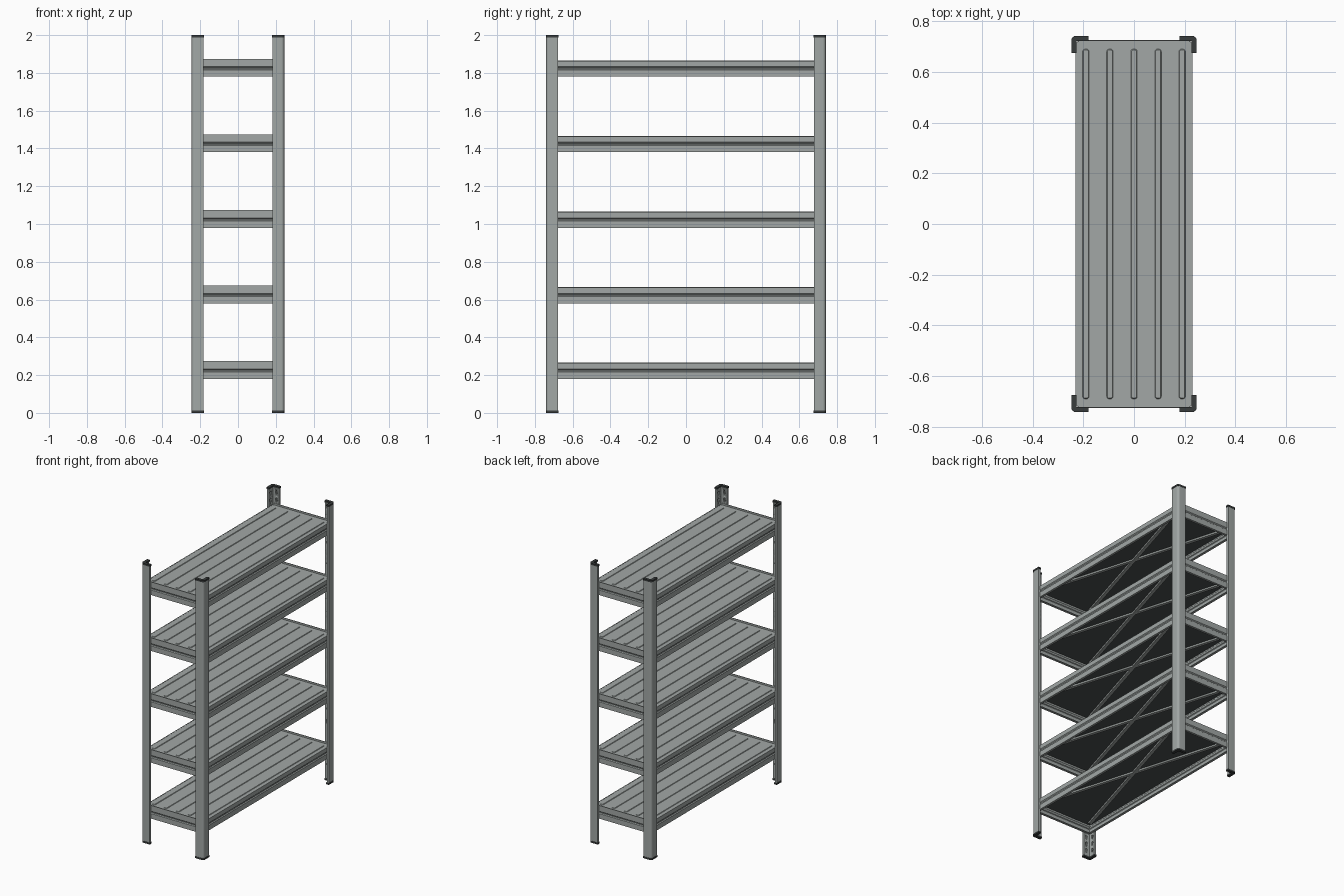
import bpy, bmesh, math
from mathutils import Vector

if "Cube" in bpy.data.objects:
    bpy.data.objects.remove(bpy.data.objects["Cube"])

X, Y, H = 0.245, 0.74, 2.0          # outer half sizes and height
LEVELS = [0.18 + 0.4 * i for i in range(5)]   # underside of each shelf frame


def material(name, rgb):
    m = bpy.data.materials.new(name)
    m.diffuse_color = (*rgb, 1)
    m.use_nodes = True
    m.node_tree.nodes["Principled BSDF"].inputs["Base Color"].default_value = m.diffuse_color
    return m


STEEL = material("steel", (0.36, 0.39, 0.38))
PLASTIC = material("dark_plastic", (0.04, 0.045, 0.045))
BOARD = material("dark_board", (0.07, 0.08, 0.08))


def prism(bm, pts, offset):
    """Add a closed outline (3D points) extruded by offset."""
    off = Vector(offset)
    a = [bm.verts.new(p) for p in pts]
    b = [bm.verts.new(Vector(p) + off) for p in pts]
    bm.faces.new(a)
    bm.faces.new(b[::-1])
    for i in range(len(a)):
        j = (i + 1) % len(a)
        bm.faces.new((a[j], a[i], b[i], b[j]))


def finish(bm, name, mat):
    bmesh.ops.recalc_face_normals(bm, faces=bm.faces[:])
    me = bpy.data.meshes.new(name)
    bm.to_mesh(me)
    bm.free()
    ob = bpy.data.objects.new(name, me)
    bpy.context.collection.objects.link(ob)
    me.materials.append(mat)
    bpy.context.view_layer.objects.active = ob
    bpy.ops.object.select_all(action='DESELECT')
    ob.select_set(True)
    bpy.ops.object.shade_smooth_by_angle(angle=math.radians(35))
    return ob


def mirror(ob, x=True, y=True):
    m = ob.modifiers.new("mirror", 'MIRROR')
    m.use_axis = (x, y, False)
    m.use_mirror_merge = False


def angle_outline(x, y, leg, t, r, z):
    """L section in the +x +y corner with a rounded outside edge."""
    arc = [(x - r + r * math.cos(a), y - r + r * math.sin(a), z)
           for a in (math.pi / 2 * k / 6 for k in range(7))]
    return ([(x - t, y - leg, z), (x, y - leg, z)] + arc +
            [(x - leg, y, z), (x - leg, y - t, z), (x - t, y - t, z)])


def rounded_rect(hx, hy, r, z, cx=0, n=5):
    pts = []
    for q, (sx, sy) in enumerate([(1, 1), (-1, 1), (-1, -1), (1, -1)]):
        for k in range(n + 1):
            a = math.pi / 2 * (q + k / n)
            pts.append((cx + sx * (hx - r) + r * math.cos(a),
                        sy * (hy - r) + r * math.sin(a), z))
    return pts


# Corner posts: one angle section with keyhole slots inside, mirrored to four
T = 0.016
bm = bmesh.new()
prism(bm, angle_outline(X, Y, 0.063, T, 0.016, 0.004), (0, 0, H - 0.008))
posts = finish(bm, "corner_posts", STEEL)

bm = bmesh.new()
KEYHOLE = [(-0.007, 0.012), (-0.004, 0.016), (0.004, 0.016), (0.007, 0.012),
           (0.007, 0.004), (0.003, -0.014), (-0.003, -0.014), (-0.007, 0.004)]
for i in range(39):
    z = 0.05 + 0.05 * i
    cx, cy = X - 0.042, Y - 0.042
    prism(bm, [(X - T - 0.004, cy + u, z + v) for u, v in KEYHOLE], (0.013, 0, 0))
    prism(bm, [(cx + u, Y - T - 0.004, z + v) for u, v in KEYHOLE], (0, 0.013, 0))
cutter = finish(bm, "slot_cutter", STEEL)
cutter.hide_render = True
cutter.hide_set(True)
b = posts.modifiers.new("slots", 'BOOLEAN')
b.operation = 'DIFFERENCE'
b.solver = 'EXACT'
b.object = cutter
mirror(posts)

# Plastic caps and feet
bm = bmesh.new()
for z in (0, H - 0.012):
    prism(bm, angle_outline(X + 0.002, Y + 0.002, 0.068, T + 0.005, 0.018, z), (0, 0, 0.012))
mirror(finish(bm, "post_caps_and_feet", PLASTIC))


def beam_section(top):
    """(outward, up) section: wall with a pressed groove and a bottom flange."""
    return [(-0.016, 0), (0, 0), (0, 0.036), (-0.006, 0.041), (-0.006, 0.047), (0, 0.053),
            (0, top), (-0.005, top), (-0.005, 0.056), (-0.010, 0.050), (-0.010, 0.038),
            (-0.005, 0.034), (-0.005, 0.005), (-0.016, 0.005)]


for n, z0 in enumerate(LEVELS, 1):
    # Long side beams
    bm = bmesh.new()
    prism(bm, [(0.231 + u, -0.716, z0 + v) for u, v in beam_section(0.083)], (0, 1.432, 0))
    mirror(finish(bm, f"side_beams_{n}", STEEL), y=False)

    # Short end beams, standing slightly above the shelf
    bm = bmesh.new()
    prism(bm, [(-0.222, 0.726 + u, z0 + v) for u, v in beam_section(0.094)], (0.444, 0, 0))
    mirror(finish(bm, f"end_beams_{n}", STEEL), x=False)

    # Shelf sheet with raised lengthwise ribs
    bm = bmesh.new()
    prism(bm, rounded_rect(0.231, 0.722, 0.018, z0 + 0.070), (0, 0, 0.012))
    for k in range(-2, 3):
        low = [bm.verts.new(p) for p in rounded_rect(0.013, 0.69, 0.010, z0 + 0.0815, 0.095 * k)]
        high = [bm.verts.new(p) for p in rounded_rect(0.010, 0.687, 0.008, z0 + 0.086, 0.095 * k)]
        bm.faces.new(high)
        for i in range(len(low)):
            j = (i + 1) % len(low)
            bm.faces.new((low[i], low[j], high[j], high[i]))
    finish(bm, f"shelf_{n}", STEEL)

    # Dark underside panel
    bm = bmesh.new()
    prism(bm, rounded_rect(0.225, 0.716, 0.018, z0 + 0.064), (0, 0, 0.007))
    finish(bm, f"shelf_underside_{n}", BOARD)

    # Crossed diagonal stiffeners below the panel
    bm = bmesh.new()
    for s in (-1, 1):
        d = Vector((0.205 * s, 0.69, 0))
        side = Vector((d.y, -d.x, 0)).normalized()
        sec = [(-0.016, 0.066), (-0.011, 0.055), (0.011, 0.055), (0.016, 0.066)]
        prism(bm, [-d + side * u + Vector((0, 0, z0 + v)) for u, v in sec], 2 * d)
    finish(bm, f"cross_braces_{n}", STEEL)
